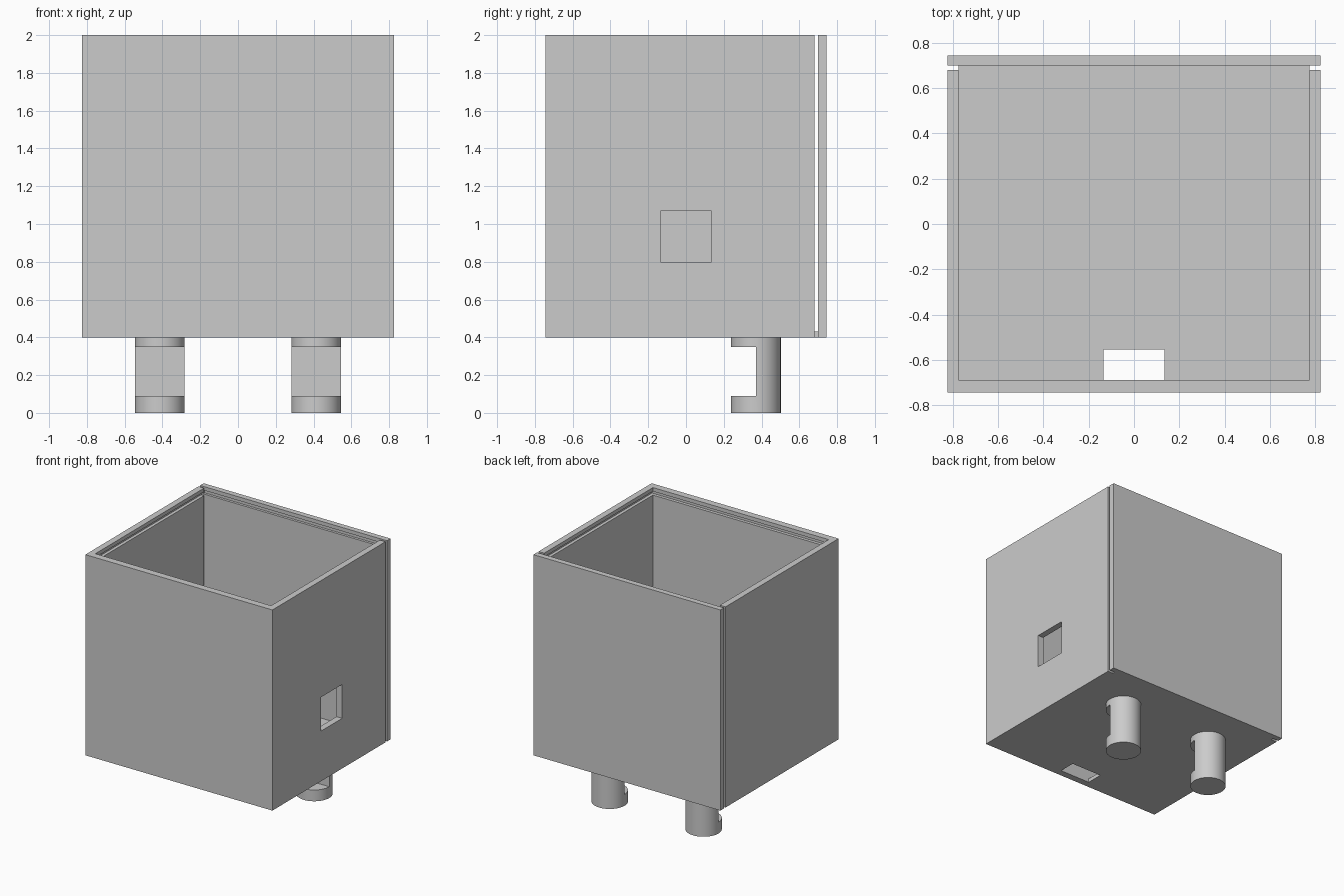
import bpy

cube = bpy.data.objects.get("Cube")
if cube:
    bpy.data.objects.remove(cube, do_unlink=True)

grey = bpy.data.materials.new("light grey")
grey.use_nodes = True
grey.diffuse_color = (0.6, 0.6, 0.6, 1)
grey.node_tree.nodes["Principled BSDF"].inputs["Base Color"].default_value = grey.diffuse_color


def box(name, x, y, z):
    """Box given by its (low, high) range on each axis."""
    bpy.ops.mesh.primitive_cube_add(size=1, location=[sum(r) / 2 for r in (x, y, z)])
    ob = bpy.context.object
    ob.name = name
    ob.scale = [r[1] - r[0] for r in (x, y, z)]
    bpy.ops.object.transform_apply(location=True, rotation=False, scale=True)
    ob.data.materials.append(grey)
    return ob


def cut(target, cutter):
    """Subtract the cutter from the target, then discard the cutter."""
    cutter.hide_render = True
    mod = target.modifiers.new("cut", 'BOOLEAN')
    mod.operation = 'DIFFERENCE'
    mod.solver = 'EXACT'
    mod.object = cutter
    bpy.context.view_layer.objects.active = target
    bpy.ops.object.modifier_apply(modifier=mod.name)
    bpy.data.objects.remove(cutter, do_unlink=True)


BASE, TOP = 0.4, 2.0
HALF_X, HALF_Y = 0.825, 0.745
IN_X, IN_FRONT, IN_BACK = 0.775, -0.69, 0.7
FLOOR = BASE + 0.03

# Open-topped box
body = box("box_body", (-HALF_X, HALF_X), (-HALF_Y, HALF_Y), (BASE, TOP))
cut(body, box("cavity", (-IN_X, IN_X), (IN_FRONT, IN_BACK), (FLOOR, TOP + 0.2)))

# Lid groove running round the inside below the rim
cut(body, box("lid_groove", (-IN_X - 0.025, IN_X + 0.025),
              (IN_FRONT - 0.025, IN_BACK + 0.02), (1.94, 1.97)))

# Narrow slots between the side walls and the back wall
for side in (-1, 1):
    x = sorted((side * IN_X, side * (HALF_X + 0.1)))
    cut(body, box("back_slot", x, (0.68, IN_BACK), (BASE - 0.1, TOP + 0.1)))

# Square side window and floor opening
cut(body, box("side_window", (0.6, 1.0), (-0.135, 0.135), (0.8, 1.07)))
cut(body, box("floor_opening", (-0.135, 0.135), (IN_FRONT, -0.555), (BASE - 0.1, FLOOR + 0.1)))

# Two round pegs with a half-depth notch in the front
for side, name in ((-1, "right_peg"), (1, "left_peg")):
    bpy.ops.mesh.primitive_cylinder_add(vertices=64, radius=0.132, depth=BASE,
                                        location=(side * 0.414, 0.37, BASE / 2))
    peg = bpy.context.object
    peg.name = name
    peg.data.materials.append(grey)
    cut(peg, box("notch", (side * 0.414 - 0.2, side * 0.414 + 0.2), (0.1, 0.37), (0.09, 0.35)))
    bpy.ops.object.select_all(action='DESELECT')
    peg.select_set(True)
    bpy.context.view_layer.objects.active = peg
    bpy.ops.object.shade_smooth_by_angle()
